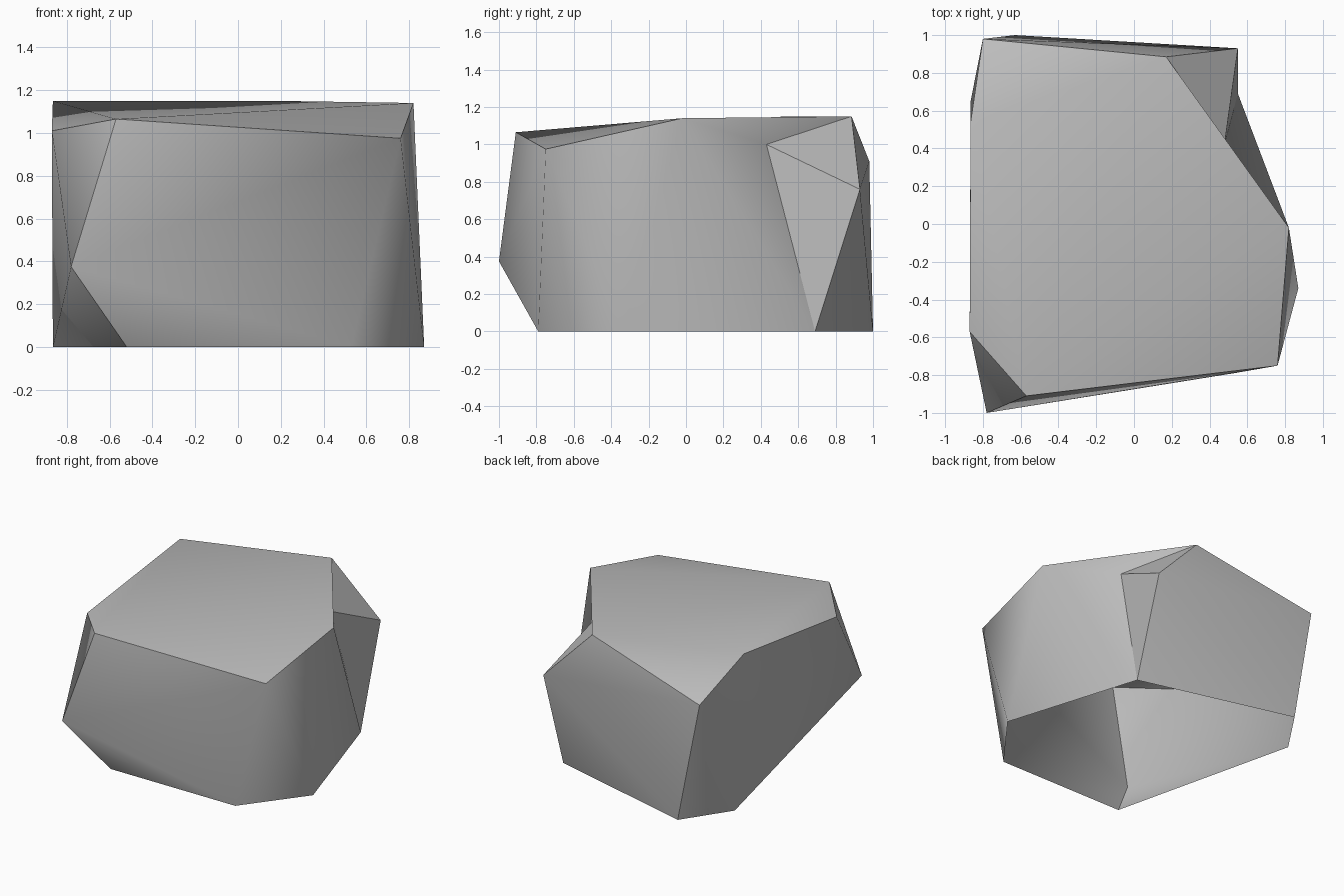
import bpy
import bmesh
import math

# Remove the default object
default = bpy.data.objects.get("Cube")
if default:
    bpy.data.objects.remove(default, do_unlink=True)


def make_material(name, colour):
    mat = bpy.data.materials.new(name)
    mat.use_nodes = True
    mat.diffuse_color = colour
    mat.node_tree.nodes["Principled BSDF"].inputs["Base Color"].default_value = colour
    return mat


# Corner points of the boulder
corners = {
    # upper corners
    "A": (0.82, -0.02, 1.14), "B": (0.76, -0.75, 0.975),
    "C": (-0.57, -0.91, 1.065), "E": (-0.87, -0.57, 1.01),
    "F": (-0.865, 0.54, 1.15), "G": (-0.80, 0.98, 0.91),
    "I": (0.17, 0.885, 1.15), "J": (0.55, 0.93, 0.76),
    "K": (0.48, 0.43, 1.0),
    # bulge low on the front
    "D": (-0.78, -1.0, 0.375),
    # ground outline, left open underneath
    "H": (-0.63, 1.0, 0), "L": (0.55, 0.69, 0), "M": (0.87, -0.34, 0),
    "N": (-0.52, -0.79, 0), "P": (0.53, -0.79, 0), "Q": (-0.865, 0.65, 0),
}

# Facets of each side, listed by corner letter
sides = {
    "top": "ACB AIC AKI CIF CFE IGF",
    "front": "DNP DPB DBC",
    "front_corner": "CED DQN",
    "side_plain": "EQD EFQ FGQ GHQ",
    "back": "JIG JGH JHL",
    "side_notched": "ABM BPM ALM AKL KJL KIJ",
}


def build_boulder():
    bm = bmesh.new()
    points = {key: bm.verts.new(co) for key, co in corners.items()}
    for facets in sides.values():
        for facet in facets.split():
            bm.faces.new([points[key] for key in facet])
    # Turn all facets outward
    bmesh.ops.recalc_face_normals(bm, faces=bm.faces[:])
    if sum(f.normal.z for f in bm.faces if points["C"] in f.verts) < 0:
        bmesh.ops.reverse_faces(bm, faces=bm.faces[:])
    mesh = bpy.data.meshes.new("boulder")
    bm.to_mesh(mesh)
    bm.free()
    obj = bpy.data.objects.new("boulder", mesh)
    bpy.context.collection.objects.link(obj)
    return obj


boulder = build_boulder()
boulder.data.materials.append(make_material("stone grey", (0.5, 0.5, 0.5, 1)))

# Soft shading within each side, crisp ridges between sides
bpy.ops.object.select_all(action="DESELECT")
boulder.select_set(True)
bpy.context.view_layer.objects.active = boulder
bpy.ops.object.shade_smooth_by_angle(angle=math.radians(45))
